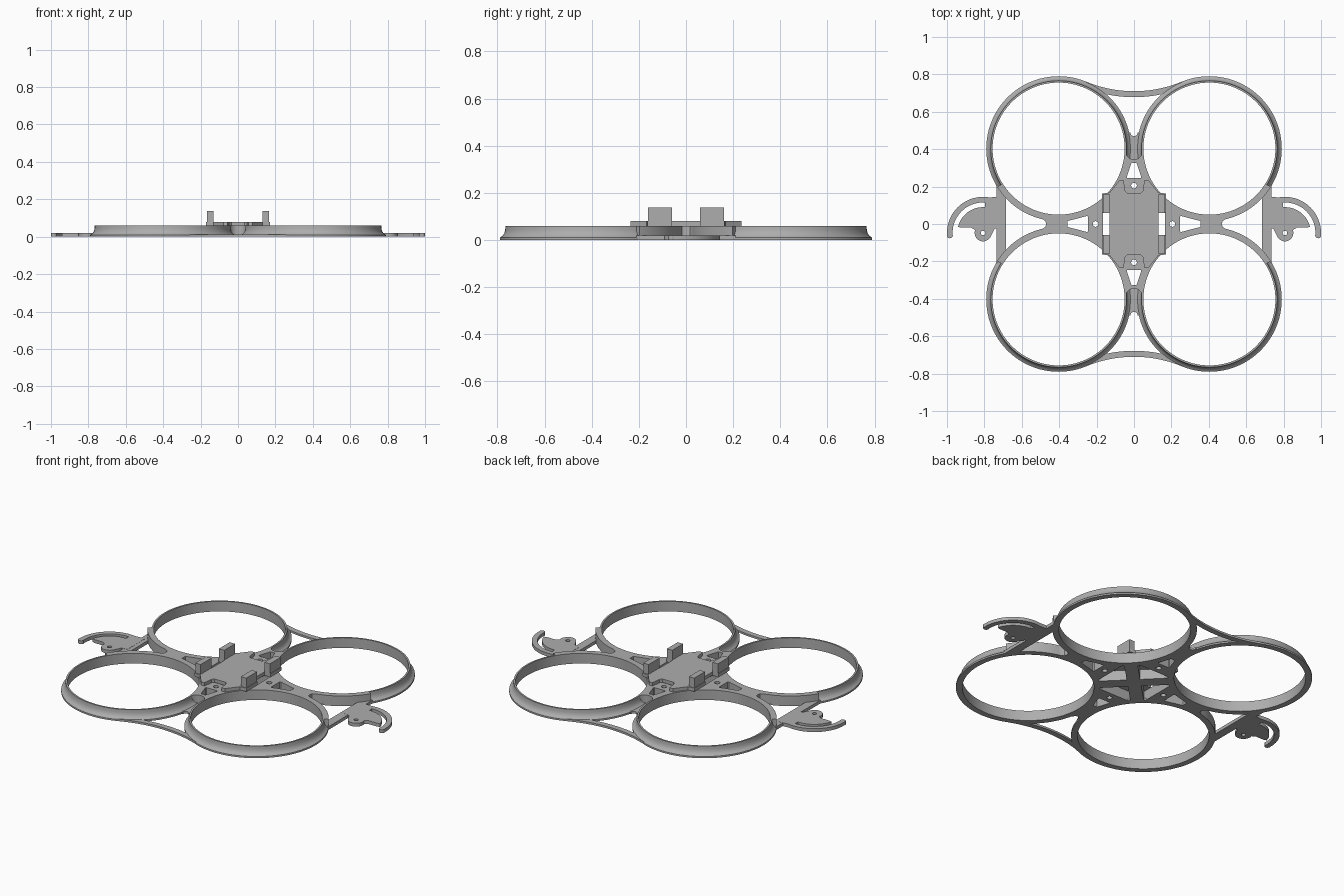
import bpy, bmesh, math

if "Cube" in bpy.data.objects:
    bpy.data.objects.remove(bpy.data.objects["Cube"])

grey = bpy.data.materials.new("matte_grey")
grey.use_nodes = True
colour = (0.42, 0.42, 0.42, 1)
grey.diffuse_color = colour
grey.node_tree.nodes["Principled BSDF"].inputs["Base Color"].default_value = colour

C = 0.403        # duct centre offset on x and y
R_IN, R_OUT = 0.353, 0.387
TOP = 0.06


def arc(cx, cy, r, a0, a1, n=16):
    """Points along an arc, angles in degrees."""
    angles = [math.radians(a0 + (a1 - a0) * i / n) for i in range(n + 1)]
    return [(cx + r * math.cos(a), cy + r * math.sin(a)) for a in angles]


def circle(cx, cy, r):
    return arc(cx, cy, r, 0, 345, 23)


def flip_x(pts):
    return [(-x, y) for x, y in pts]


def four_way(quarter):
    """Close an outline from its +x +y quarter, running from the x axis to the y axis."""
    half = quarter + flip_x(quarter)[::-1][1:]
    return half + [(x, -y) for x, y in half[::-1][1:-1]]


def finish(obj):
    obj.data.materials.clear()
    obj.data.materials.append(grey)
    bpy.ops.object.select_all(action="DESELECT")
    obj.select_set(True)
    bpy.context.view_layer.objects.active = obj
    bpy.ops.object.shade_smooth_by_angle(angle=math.radians(35))


def slab(name, loops, z0, z1):
    """Extruded flat shape; loops after the first are holes."""
    curve = bpy.data.curves.new(name, "CURVE")
    curve.dimensions = "2D"
    curve.fill_mode = "BOTH"
    curve.extrude = (z1 - z0) / 2
    for pts in loops:
        spline = curve.splines.new("POLY")
        spline.points.add(len(pts) - 1)
        for p, (x, y) in zip(spline.points, pts):
            p.co = (x, y, 0, 1)
        spline.use_cyclic_u = True
    obj = bpy.data.objects.new(name, curve)
    bpy.context.collection.objects.link(obj)
    bpy.ops.object.select_all(action="DESELECT")
    obj.select_set(True)
    bpy.context.view_layer.objects.active = obj
    bpy.ops.object.convert(target="MESH")
    obj = bpy.context.view_layer.objects.active
    bm = bmesh.new()
    bm.from_mesh(obj.data)
    bmesh.ops.remove_doubles(bm, verts=bm.verts, dist=0.00005)
    bmesh.ops.translate(bm, verts=bm.verts, vec=(0, 0, (z0 + z1) / 2))
    bmesh.ops.recalc_face_normals(bm, faces=bm.faces)
    bm.to_mesh(obj.data)
    bm.free()
    finish(obj)


def duct(name, cx, cy, n=96):
    """Propeller duct: thin wall with a concave flare to a wide foot."""
    profile = [(R_IN, 0), (R_OUT, 0), (R_OUT, 0.01), (0.376, 0.017),
               (0.368, 0.028), (0.364, 0.043), (0.363, TOP), (R_IN, TOP)]
    bm = bmesh.new()
    rings = []
    for i in range(n):
        a = 2 * math.pi * i / n
        rings.append([bm.verts.new((cx + r * math.cos(a), cy + r * math.sin(a), z))
                      for r, z in profile])
    m = len(profile)
    for i in range(n):
        p, q = rings[i], rings[(i + 1) % n]
        for j in range(m):
            k = (j + 1) % m
            bm.faces.new((p[j], q[j], q[k], p[k]))
    bmesh.ops.recalc_face_normals(bm, faces=bm.faces)
    mesh = bpy.data.meshes.new(name)
    bm.to_mesh(mesh)
    bm.free()
    obj = bpy.data.objects.new(name, mesh)
    bpy.context.collection.objects.link(obj)
    finish(obj)


# Four ducts
for sx, side in ((1, "left"), (-1, "right")):
    for sy, end in ((-1, "front"), (1, "back")):
        duct(f"duct_{end}_{side}", sx * C, sy * C)

# Central deck, following the ducts, with cut-outs and diagonal braces
quarter = ([(0.47, 0), (0.474, 0.016)]
           + arc(C, C, R_OUT, -77, -32, 20)
           + arc(C, C, 0.356, -32, -178, 56)
           + arc(0, 0.39, 0.045, -8, -90, 8))
holes = []
for s in (1, -1):
    brace_gap = [(0.05, 0), (0.167, 0.115), (0.167, -0.115)]
    window = [(0.245, 0.038), (0.25, 0.043), (0.355, 0.016),
              (0.355, -0.016), (0.25, -0.043), (0.245, -0.038)]
    window_y = [(min(x, 0.325), y * 0.9) for x, y in window]
    holes += [[(s * x, y) for x, y in h] for h in (brace_gap, window)]
    holes += [[(y, s * x) for x, y in h] for h in (brace_gap, window_y)]
    holes += [circle(s * 0.205, 0, 0.015), circle(0, s * 0.205, 0.015)]
slab("deck", [four_way(quarter)] + holes, 0, TOP)

# Tray plate on the deck, notched around the screws
tray = [(0.13, 0), (0.13, 0.06), (0.17, 0.06), (0.17, 0.163), (0.13, 0.168),
        (0.085, 0.225), (0.078, 0.235), (0.055, 0.235), (0.048, 0.178),
        (0.036, 0.166), (0, 0.166)]
slab("tray_plate", [four_way(tray)], TOP, 0.08)

# Upright clips at the tray corners
for sx, side in ((1, "left"), (-1, "right")):
    for sy, end in ((-1, "front"), (1, "back")):
        clip = [(0.132, 0.06), (0.167, 0.06), (0.167, 0.161), (0.132, 0.161)]
        slab(f"clip_{end}_{side}", [[(sx * x, sy * y) for x, y in clip]], TOP, 0.138)

# Curved bridges and valley floors joining the duct pairs
for s, end in ((1, "back"), (-1, "front")):
    bridge = arc(0, 1.378, 0.668, -112.5, -67.5, 32) + arc(0, 1.378, 0.70, -67.5, -112.5, 32)
    slab(f"bridge_{end}", [[(x, s * y) for x, y in bridge]], 0, 0.012)
    floor = [(-0.026, 0.34), (0.026, 0.34), (0.026, 0.49)] + \
        arc(0, 0.49, 0.02, 0, -180, 8) + [(-0.026, 0.49)]
    slab(f"valley_floor_{end}", [[(x, s * y) for x, y in floor]], 0, 0.012)

# Side bars with slotted hook brackets
PX, PY = 0.807, -0.048
bar = [(0.685, -0.178), (0.735, -0.21), (0.735, 0.21), (0.685, 0.178)]
hook = ([(0.71, 0.146)]
        + arc(PX, PY, 0.193, 100, -3, 24)
        + arc(PX + 0.1775, PY - 0.012, 0.0165, 0, -180, 8)
        + arc(PX, PY, 0.163, -3, 94, 24)
        + arc(PX, PY, 0.138, 94, 14, 20)
        + [(0.925, -0.02), (0.87, -0.02)]
        + arc(PX, PY, 0.045, 20, -150, 14)
        + [(0.745, -0.025), (0.71, -0.02)])
pivot = circle(PX, PY, 0.012)
for side, turn in (("left", list), ("right", flip_x)):
    slab(f"side_bar_{side}", [turn(bar)], 0, 0.019)
    slab(f"hook_bracket_{side}", [turn(hook), turn(pivot)], 0, 0.02)
